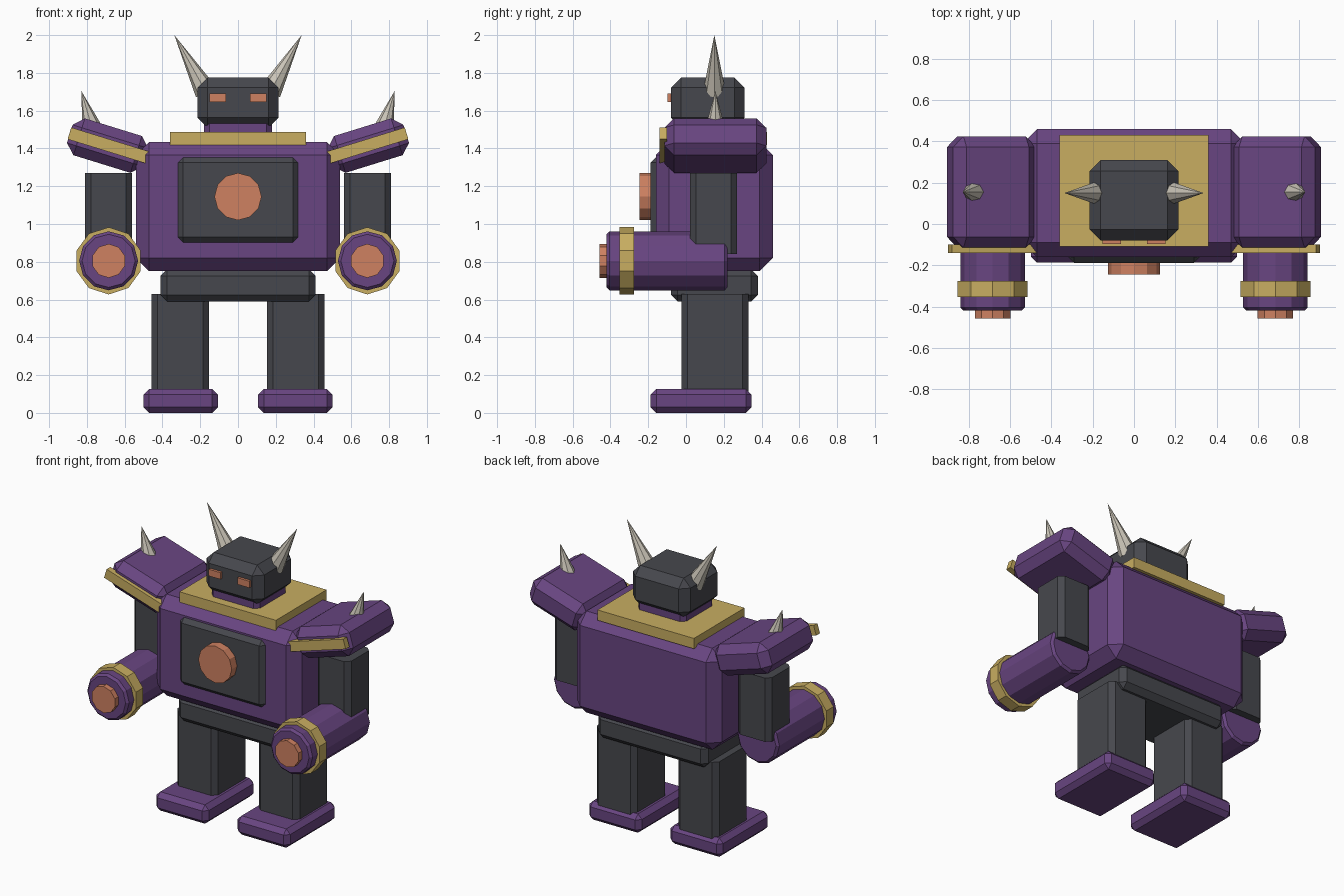
import bpy, bmesh, math
from mathutils import Matrix, Vector

cube = bpy.data.objects.get("Cube")
if cube:
    bpy.data.objects.remove(cube, do_unlink=True)


def material(name, rgb):
    m = bpy.data.materials.new(name)
    m.use_nodes = True
    m.diffuse_color = (*rgb, 1)
    m.node_tree.nodes["Principled BSDF"].inputs["Base Color"].default_value = (*rgb, 1)
    return m


PURPLE = material("purple armour", (0.14, 0.06, 0.22))
DARK = material("dark grey", (0.062, 0.064, 0.075))
GOLD = material("gold trim", (0.58, 0.42, 0.12))
ORANGE = material("orange light", (0.62, 0.22, 0.12))
BONE = material("bone horn", (0.60, 0.56, 0.48))


def finish(name, bm, mat, matrix):
    bmesh.ops.recalc_face_normals(bm, faces=bm.faces)
    mesh = bpy.data.meshes.new(name)
    bm.to_mesh(mesh)
    bm.free()
    mesh.materials.append(mat)
    obj = bpy.data.objects.new(name, mesh)
    obj.matrix_world = matrix
    bpy.context.collection.objects.link(obj)
    return obj


def box(name, mat, x, y, z, bevel=0, upright_only=False, tilt=0):
    """Chamfered box from (min, max) ranges, tilted about the y axis."""
    spans = (x, y, z)
    size = [b - a for a, b in spans]
    bm = bmesh.new()
    bmesh.ops.create_cube(bm, size=1)
    bmesh.ops.scale(bm, vec=size, verts=bm.verts)
    if bevel:
        edges = [e for e in bm.edges if not upright_only
                 or abs(e.verts[0].co.z - e.verts[1].co.z) > 0.01]
        bmesh.ops.bevel(bm, geom=edges, offset=bevel, segments=1, affect='EDGES')
    centre = Vector([(a + b) / 2 for a, b in spans])
    return finish(name, bm, mat,
                  Matrix.Translation(centre) @ Matrix.Rotation(tilt, 4, 'Y'))


def drum(name, mat, x, z, r, y, sides, bevel=0):
    """Cylinder lying along y with a corner pointing up."""
    bm = bmesh.new()
    bmesh.ops.create_cone(bm, cap_ends=True, segments=sides, radius1=r,
                          radius2=r, depth=y[1] - y[0])
    if bevel:
        rims = [e for e in bm.edges
                if abs(e.verts[0].co.z - e.verts[1].co.z) < 0.001]
        bmesh.ops.bevel(bm, geom=rims, offset=bevel, segments=1, affect='EDGES')
    turn = Matrix.Rotation(math.pi / 2, 4, 'X')
    return finish(name, bm, mat,
                  Matrix.Translation((x, (y[0] + y[1]) / 2, z)) @ turn)


def horn(name, base, tip, r):
    base, tip = Vector(base), Vector(tip)
    axis = tip - base
    bm = bmesh.new()
    bmesh.ops.create_cone(bm, cap_ends=True, segments=8, radius1=r,
                          radius2=0, depth=axis.length)
    turn = axis.to_track_quat('Z', 'Y').to_matrix().to_4x4()
    return finish(name, bm, BONE, Matrix.Translation((base + tip) / 2) @ turn)


# Body
box("torso", PURPLE, (-0.54, 0.54), (-0.16, 0.46), (0.75, 1.435), 0.07)
box("chest_panel", DARK, (-0.325, 0.325), (-0.188, -0.05), (0.895, 1.36), 0.035)
drum("chest_light", ORANGE, 0, 1.145, 0.125, (-0.245, -0.18), 12)
box("pelvis", DARK, (-0.41, 0.41), (-0.08, 0.38), (0.59, 0.76), 0.035)
box("collar", GOLD, (-0.36, 0.36), (-0.11, 0.43), (1.417, 1.487))

# Head
box("neck", PURPLE, (-0.18, 0.18), (-0.05, 0.28), (1.45, 1.55), 0.03, True)
box("head", DARK, (-0.215, 0.215), (-0.08, 0.31), (1.51, 1.775), 0.053)

# Paired parts
for side, s in (("left", 1), ("right", -1)):
    def span(a, b):
        return tuple(sorted((s * a, s * b)))

    box(side + "_eye", ORANGE, span(0.063, 0.152), (-0.097, -0.07), (1.645, 1.69))
    horn(side + "_horn", (s * 0.17, 0.15, 1.70), (s * 0.337, 0.15, 2.0), 0.06)

    # Shoulder
    tilt = -s * 0.3
    box(side + "_shoulder", PURPLE, span(0.48, 0.90), (-0.115, 0.425),
        (1.313, 1.517), 0.052, tilt=tilt)
    box(side + "_shoulder_trim", GOLD, span(0.472, 0.902), (-0.14, -0.1),
        (1.384, 1.449), tilt=tilt)
    horn(side + "_shoulder_spike", (s * 0.77, 0.155, 1.50),
         (s * 0.83, 0.155, 1.705), 0.055)

    # Arm and cannon
    ax, az = s * 0.685, 0.805
    box(side + "_upper_arm", DARK, span(0.56, 0.81), (0.02, 0.27),
        (0.84, 1.27), 0.032, True)
    drum(side + "_forearm", PURPLE, ax, az, 0.156, (-0.42, 0.22), 12, 0.015)
    drum(side + "_forearm_ring", GOLD, ax, az, 0.178, (-0.353, -0.276), 10)
    drum(side + "_cannon_light", ORANGE, ax, az, 0.09, (-0.457, -0.4), 10)

    # Leg
    box(side + "_leg", DARK, span(0.153, 0.457), (-0.025, 0.33),
        (0.08, 0.63), 0.032, True)
    box(side + "_foot", PURPLE, span(0.107, 0.5), (-0.187, 0.347), (0, 0.127), 0.03)
